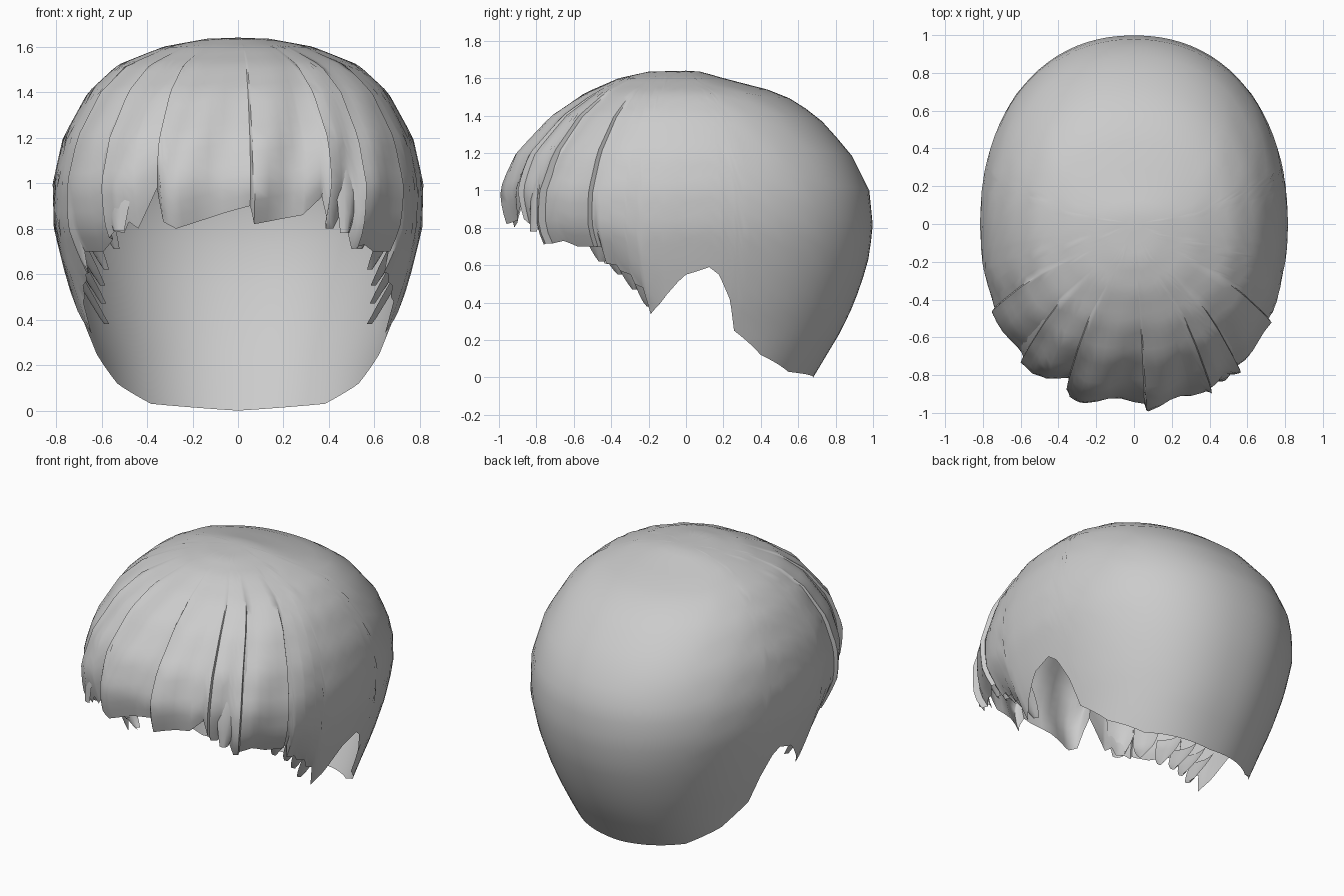
import bpy, bmesh, math

if "Cube" in bpy.data.objects:
    bpy.data.objects.remove(bpy.data.objects["Cube"])

# Head profile rows: height, half width, front depth, back depth
PROFILE = [(1.64, 0, 0, 0), (1.635, .14, .2, .08), (1.6, .33, .36, .2), (1.52, .53, .54, .51),
           (1.4, .66, .71, .7), (1.2, .77, .88, .88), (1.0, .815, .96, .98), (.8, .81, .98, 1.0),
           (.6, .76, .93, .97), (.4, .70, .82, .9), (.25, .645, .72, .83), (.1, .6, .6, .74), (0, .56, .5, .68)]

# Hem outline: angle from the front (positive towards +x), height
SIDE = [(52, .70), (62, .70), (63, .61), (67, .6), (68, .57), (72, .55), (73, .5), (76, .48),
        (77.5, .34), (82, .4), (90, .55), (96, .59), (99, .55), (103, .42), (106, .25),
        (120, .12), (140, .03), (180, 0)]
FRINGE = [(-46, .74), (-41, .79), (-38, .78), (-36, .83), (-33, .80), (-25, 1.0), (-22, .83), (-18, .80),
          (3, .90), (4, .82), (19, .86), (25, .94), (28, .80), (31, .80), (34, .87), (38, .71), (46, .73)]
HEM = [(-a, z) for a, z in reversed(SIDE)] + FRINGE + SIDE

# Lock edges: angle, fade direction, fade width, step height
LOCKS = [(-64, 1, 14, .02), (-44, 1, 12, .035), (-24, 1, 16, .04), (3.5, 1, 14, .03),
         (27, -1, 9, .03), (40, -1, 9, .04), (60, -1, 12, .025)]


def lerp_table(table, x):
    for p, q in zip(table, table[1:]):
        if x <= q[0]:
            t = (x - p[0]) / (q[0] - p[0])
            return [a + (b - a) * t for a, b in zip(p[1:], q[1:])]
    return list(table[-1][1:])


ROWS = [(i,) + r for i, r in enumerate(PROFILE)]
BY_HEIGHT = [(r[0], i) for i, r in reversed(list(enumerate(PROFILE)))]


def level(z):
    return lerp_table(BY_HEIGHT, z)[0]


def surface(angle, k, offset=0):
    z, w, f, b = lerp_table(ROWS, k)
    a = math.radians(angle)
    s, c = math.sin(a), math.cos(a)
    x = w * math.copysign(abs(s) ** .91, s)
    y = -(f if c > 0 else b) * math.copysign(abs(c) ** .91, c)
    r = math.hypot(x, y) or 1
    return (x * (1 + offset / r), y * (1 + offset / r), z)


def relief(angle, k, t):
    # stepped locks, soft waves in the fringe, tips curling inward
    fade = min(1, max(0, (k - 2) / 3))
    d = 0
    for a, way, width, h in LOCKS:
        s = (angle - a) * way
        if s >= 0:
            d += h * math.exp(-s / width) * fade
    front = max(0, 1 - abs(angle) / 85)
    d += .022 * front * math.sin(angle * .3 + k * 1.1) * fade
    d -= .05 * min(1, front * 4) * max(0, (t - .8) / .2) ** 2
    return d - .02 * front * fade


def make(name, grid, closed=False):
    bm = bmesh.new()
    cols = [[bm.verts.new(p) for p in col] for col in grid]
    pairs = list(zip(cols, cols[1:])) + ([(cols[-1], cols[0])] if closed else [])
    for a, b in pairs:
        for i in range(len(a) - 1):
            bm.faces.new((a[i], a[i + 1], b[i + 1], b[i]))
    bmesh.ops.remove_doubles(bm, verts=bm.verts, dist=.0005)
    bmesh.ops.dissolve_degenerate(bm, edges=bm.edges, dist=.0001)
    me = bpy.data.meshes.new(name)
    bm.to_mesh(me)
    bm.free()
    ob = bpy.data.objects.new(name, me)
    bpy.context.collection.objects.link(ob)
    bpy.ops.object.select_all(action='DESELECT')
    ob.select_set(True)
    bpy.context.view_layer.objects.active = ob
    bpy.ops.object.shade_smooth_by_angle(angle=math.radians(50))


# Main hair shell from crown to hem
angles = {float(a) for a in range(-180, 180, 4)} | {float(a) for a, _ in HEM}
for a, way, _, _ in LOCKS:
    angles |= {a, a - .6 * way}
angles.discard(180.0)
N = 26
shell = []
for a in sorted(angles):
    end = level(lerp_table(HEM, a)[0])
    shell.append([surface(a, end * i / N, relief(a, end * i / N, i / N)) for i in range(N + 1)])
make("hair_shell", shell, closed=True)


def lock(name, a0, a1, top, tip, out0, out1, lean):
    # pointed strip following the head, leaning towards its tip
    grid = []
    for j in range(5):
        v = j / 4
        col = []
        for i in range(9):
            t = i / 8
            half = (a1 - a0) / 2 * (1 - .75 * t ** 3)
            a = (a0 + a1) / 2 + half * (2 * v - 1) + lean * t * t
            off = out0 + (out1 - out0) * t + .02 * math.sin(math.pi * v) - .01
            k = level(top) + (level(tip) - level(top)) * t
            col.append(surface(a, k, off))
        grid.append(col)
    make(name, grid)


# Layered sideburn and temple locks tucked under the shell, both sides
for side, sx in (("left", -1), ("right", 1)):
    for n, (a, top, tip) in enumerate([(50, .95, .71), (60, .85, .62), (67, .75, .55), (72, .68, .47), (77, .6, .38)]):
        a0, a1 = sorted((sx * (a - 5), sx * (a + 6)))
        lock(f"sideburn_lock_{side}_{n + 1}", a0, a1, top, tip, -.03, -.10, -2 * sx)

# Fringe locks lying over the shell
lock("fringe_lock_left", -50, -32, 1.45, .79, -.01, .0, 2)
lock("fringe_lock_right", 30, 44, 1.45, .78, -.01, .0, -3)
